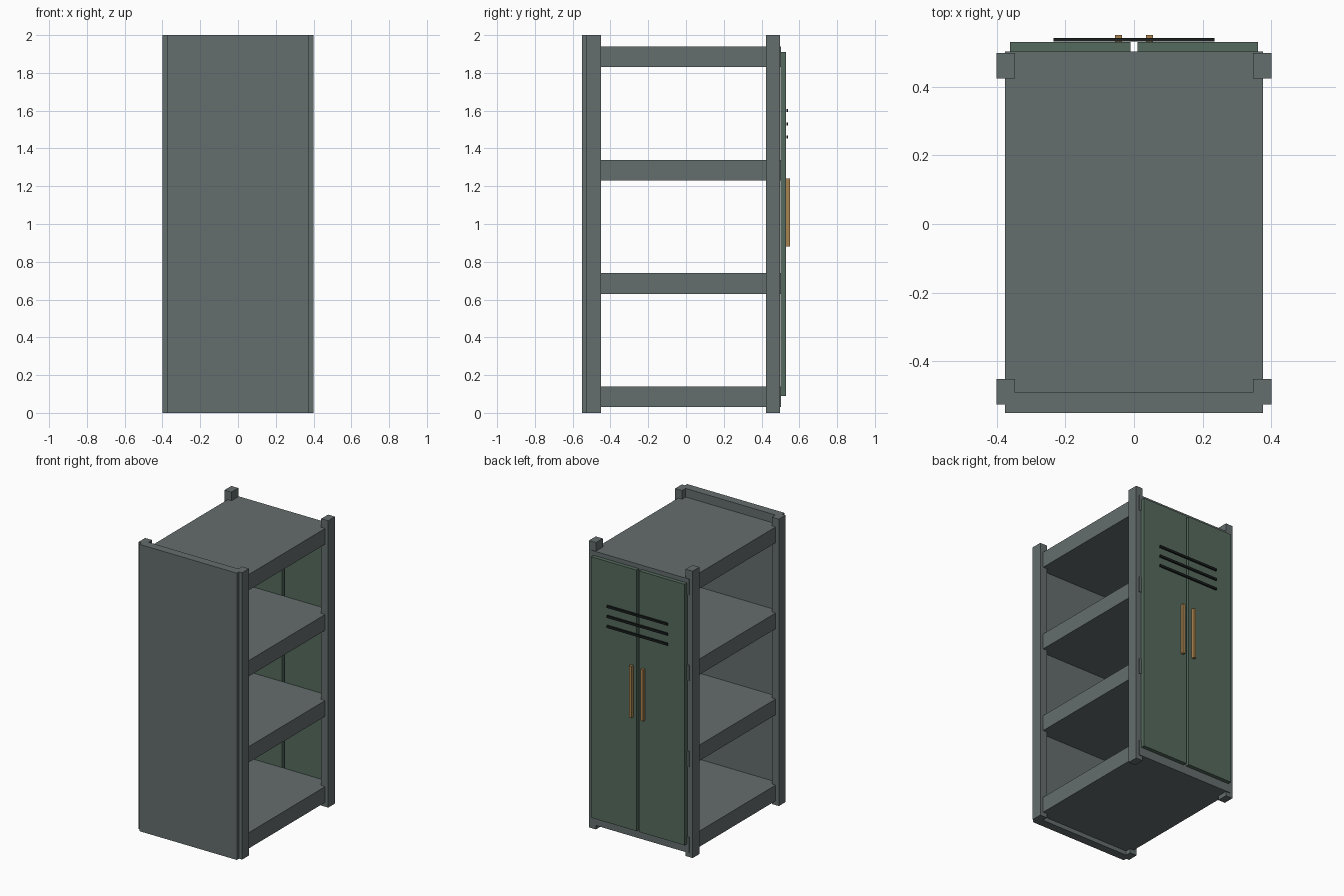
import bpy

if "Cube" in bpy.data.objects:
    bpy.data.objects.remove(bpy.data.objects["Cube"])


def material(name, rgb):
    m = bpy.data.materials.new(name)
    m.diffuse_color = (*rgb, 1)
    m.use_nodes = True
    m.node_tree.nodes["Principled BSDF"].inputs["Base Color"].default_value = m.diffuse_color
    return m


STEEL = material("grey_steel", (0.13, 0.155, 0.155))
GREEN = material("green_paint", (0.09, 0.145, 0.11))
BLACK = material("black_slot", (0.01, 0.013, 0.013))
BRASS = material("brass", (0.40, 0.23, 0.08))


def box(name, x, y, z, mat):
    """Box from (min, max) ranges on each axis."""
    bpy.ops.mesh.primitive_cube_add(
        size=1, location=[(r[0] + r[1]) / 2 for r in (x, y, z)])
    ob = bpy.context.object
    ob.name = name
    ob.scale = [r[1] - r[0] for r in (x, y, z)]
    bpy.ops.object.transform_apply(location=False, rotation=False, scale=True)
    ob.data.materials.append(mat)
    return ob


def pair(name, x, y, z, mat):
    """Box on the right and its mirror on the left."""
    box("right_" + name, x, y, z, mat)
    box("left_" + name, (-x[1], -x[0]), y, z, mat)


# Full-height panel and four corner posts
box("closed_panel", (-0.376, 0.376), (-0.55, -0.491), (0, 2), STEEL)
pair("panel_post", (0.346, 0.4), (-0.526, -0.451), (0, 2), STEEL)
pair("door_post", (0.346, 0.4), (0.423, 0.498), (0, 2), STEEL)

# Four thick shelves
for i in range(4):
    z = 0.03 + 0.6 * i
    box(f"shelf_{i + 1}", (-0.376, 0.376), (-0.53, 0.503), (z, z + 0.11), STEEL)

# Double doors with upright handles
pair("door", (0.01, 0.361), (0.499, 0.53), (0.09, 1.91), GREEN)
pair("handle", (0.035, 0.055), (0.528, 0.55), (0.88, 1.24), BRASS)

# Vent slats across both doors
for i in range(3):
    z = 1.46 + 0.07 * i
    box(f"vent_slat_{i + 1}", (-0.234, 0.234), (0.531, 0.541),
        (z - 0.008, z + 0.008), BLACK)
